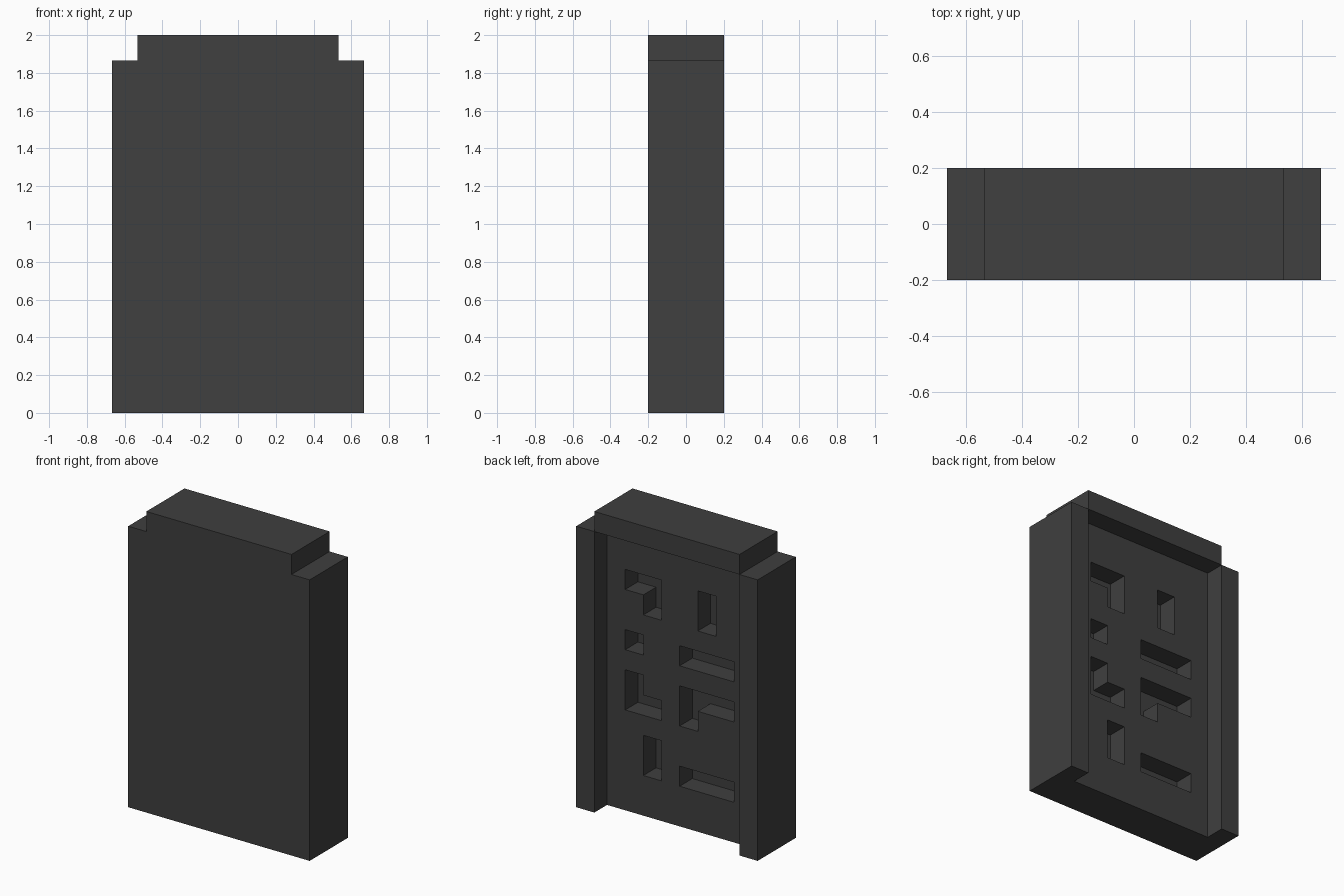
import bpy, bmesh
from mathutils import Vector

if "Cube" in bpy.data.objects:
    bpy.data.objects.remove(bpy.data.objects["Cube"])

# Block-built slab on a 10 x 3 x 15 unit grid
U = 2 / 15
NX, NY, NZ = 10, 3, 15

# Slots in the back panel, seen from behind: (column, row from shoulder, width, height)
SLOTS = [
    (2, 2, 2, 1), (3, 3, 1, 1),    # hooked slot
    (6, 2, 1, 2),                  # short upright
    (2, 5, 1, 1), (5, 5, 3, 1),    # square and bar
    (2, 7, 1, 2), (3, 8, 1, 1),    # foot slot
    (5, 7, 3, 1), (5, 8, 1, 1),    # corner slot
    (3, 10, 1, 2), (5, 11, 3, 1),  # upright and bar
]


def solid(x, y, z):
    """Whether the unit block at this grid cell is filled."""
    if not (0 <= x < NX and 0 <= y < NY and 0 <= z < NZ):
        return False
    rail = x in (0, NX - 1)
    if z == NZ - 1:                # narrower top cap
        return not rail
    if rail or y == 0:             # side rails and front plate
        return True
    if y == 2:                     # open recess at the back
        return False
    col, row = NX - 1 - x, NZ - 2 - z
    return not any(c <= col < c + w and r <= row < r + h for c, r, w, h in SLOTS)


def add_side(bm, cell, axis, sign):
    """Add one outward-facing side of a unit block."""
    b, c = (axis + 1) % 3, (axis + 2) % 3
    verts = []
    for db, dc in ((0, 0), (1, 0), (1, 1), (0, 1)):
        p = Vector(cell)
        p[axis] += 1 if sign > 0 else 0
        p[b] += db
        p[c] += dc
        verts.append(bm.verts.new(((p.x - NX / 2) * U, (p.y - NY / 2) * U, p.z * U)))
    bm.faces.new(verts if sign > 0 else verts[::-1])


# Skin of the filled blocks, welded and merged into large flat faces
bm = bmesh.new()
for x in range(NX):
    for y in range(NY):
        for z in range(NZ):
            if not solid(x, y, z):
                continue
            for axis in range(3):
                for sign in (-1, 1):
                    near = [x, y, z]
                    near[axis] += sign
                    if not solid(*near):
                        add_side(bm, (x, y, z), axis, sign)
bmesh.ops.remove_doubles(bm, verts=bm.verts, dist=1e-4)
bmesh.ops.dissolve_limit(bm, angle_limit=0.01, verts=bm.verts, edges=bm.edges)

mesh = bpy.data.meshes.new("slotted_slab")
bm.to_mesh(mesh)
bm.free()

# Single dark grey finish
mat = bpy.data.materials.new("dark grey")
mat.diffuse_color = (0.05, 0.05, 0.05, 1)
mat.use_nodes = True
mat.node_tree.nodes["Principled BSDF"].inputs["Base Color"].default_value = mat.diffuse_color
mesh.materials.append(mat)
slab = bpy.data.objects.new("slotted_slab", mesh)
bpy.context.collection.objects.link(slab)
